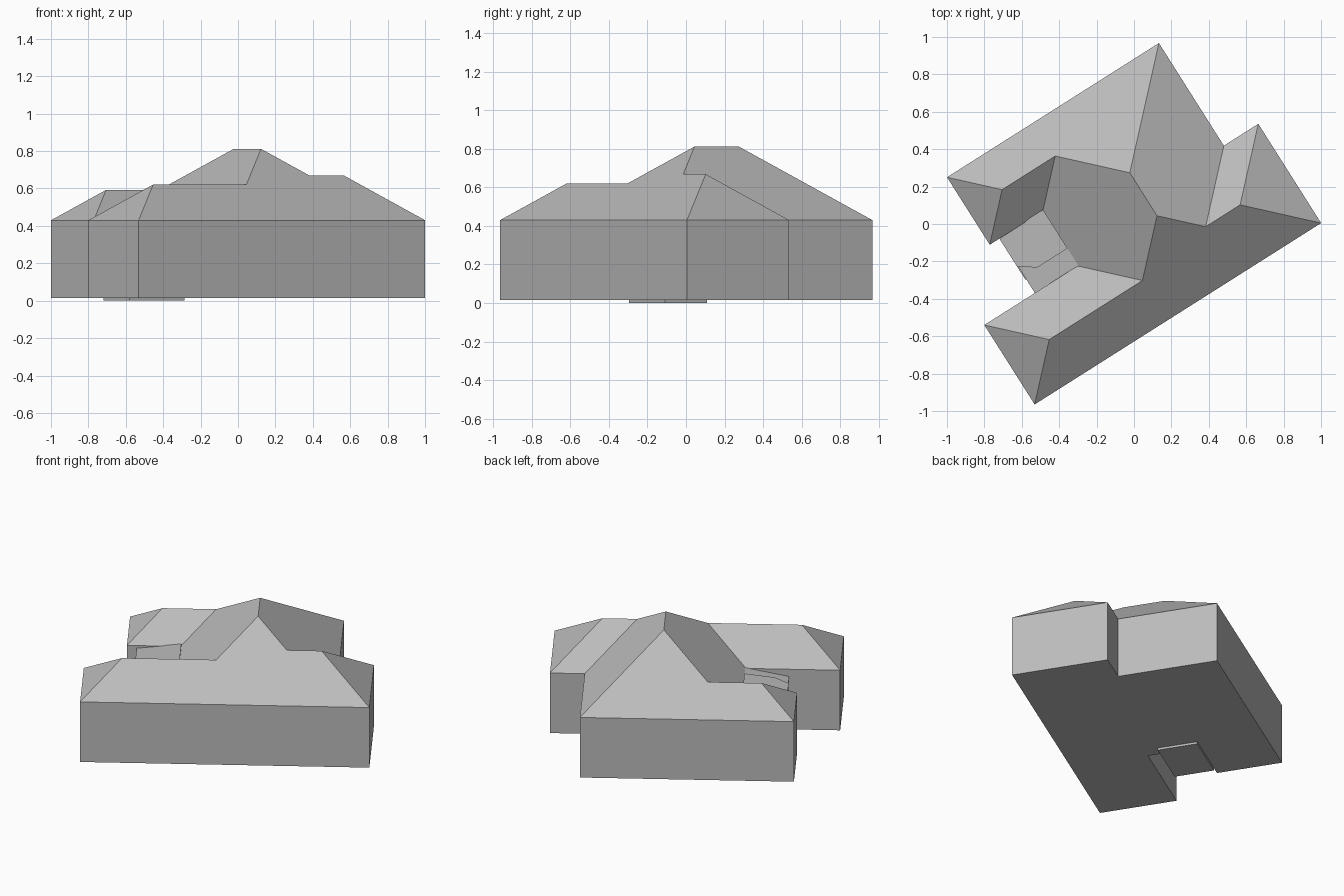
import bpy, bmesh, math
from mathutils import Matrix

cube = bpy.data.objects.get("Cube")
if cube:
    bpy.data.objects.remove(cube, do_unlink=True)

BASE, EAVE, PITCH = 0.015, 0.43, 0.76
TURN = Matrix.Rotation(math.radians(32.34), 4, 'Z')   # the house stands at an angle

grey = bpy.data.materials.new("plain grey")
grey.use_nodes = True
grey.diffuse_color = (0.5, 0.5, 0.5, 1)
bsdf = grey.node_tree.nodes["Principled BSDF"]
bsdf.inputs["Base Color"].default_value = grey.diffuse_color
bsdf.inputs["Roughness"].default_value = 0.9


def finish(bm, name):
    bmesh.ops.recalc_face_normals(bm, faces=bm.faces)
    bm.transform(TURN)
    mesh = bpy.data.meshes.new(name)
    bm.to_mesh(mesh)
    bm.free()
    mesh.materials.append(grey)
    obj = bpy.data.objects.new(name, mesh)
    bpy.context.collection.objects.link(obj)
    return obj


def prism(name, outline, z0, z1, fall=0.0):
    """Extruded outline; the top may fall towards the recess side."""
    bm = bmesh.new()
    floor = bm.faces.new([bm.verts.new((u, v, z0)) for u, v in outline])
    top = bmesh.ops.extrude_face_region(bm, geom=[floor])["geom"]
    inner = max(u for u, v in outline)
    for vert in top:
        if isinstance(vert, bmesh.types.BMVert):
            vert.co.z = z1 - fall * (inner - vert.co.x)
    return finish(bm, name)


def rect(u0, u1, v0, v1):
    return [(u0, v0), (u1, v0), (u1, v1), (u0, v1)]


def hip_roof(name, u0, u1, v0, v1):
    """Hip roof of equal pitch on all sides, ridge along the longer side."""
    half = min(u1 - u0, v1 - v0) / 2
    bm = bmesh.new()
    b = [bm.verts.new((u, v, EAVE)) for u, v in rect(u0, u1, v0, v1)]
    z = EAVE + PITCH * half
    r0 = bm.verts.new((u0 + half, v0 + half, z))
    r1 = bm.verts.new((u1 - half, v1 - half, z))
    if u1 - u0 > v1 - v0:
        faces = [(b[0], b[1], r1, r0), (b[1], b[2], r1),
                 (b[2], b[3], r0, r1), (b[3], b[0], r0)]
    else:
        faces = [(b[0], b[1], r0), (b[1], b[2], r1, r0),
                 (b[2], b[3], r1), (b[3], b[0], r0, r1)]
    for f in faces + [tuple(reversed(b))]:
        bm.faces.new(f)
    return finish(bm, name)


# Walls: one outline with the porch recess and the back corner step
prism("walls", [(-0.965, -0.531), (0.848, -0.531), (0.848, 0.097), (0.63, 0.097),
                (0.63, 0.746), (-0.711, 0.746), (-0.711, 0.319), (-0.375, 0.319),
                (-0.375, -0.028), (-0.965, -0.028)], BASE, EAVE)

# Roofs: central hip and three lower wings running into it
hip_roof("main_roof", -0.375, 0.63, -0.531, 0.746)
hip_roof("east_wing_roof", -0.2, 0.848, -0.531, 0.097)
hip_roof("west_wing_roof", -0.965, 0.3, -0.531, -0.028)
hip_roof("back_wing_roof", -0.711, 0.3, 0.319, 0.746)

# Porch: enclosed part, lower canopy beside it, and the floor slab
prism("porch_block", [(-0.65, 0.14), (-0.56, 0.08), (-0.37, 0.08),
                      (-0.37, 0.325), (-0.65, 0.325)], BASE, 0.445, 0.12)
prism("porch_canopy", rect(-0.645, -0.37, -0.03, 0.2), 0.36, 0.435, 0.2)
prism("porch_floor", rect(-0.65, -0.3, 0.06, 0.32), 0.0, 0.03)
